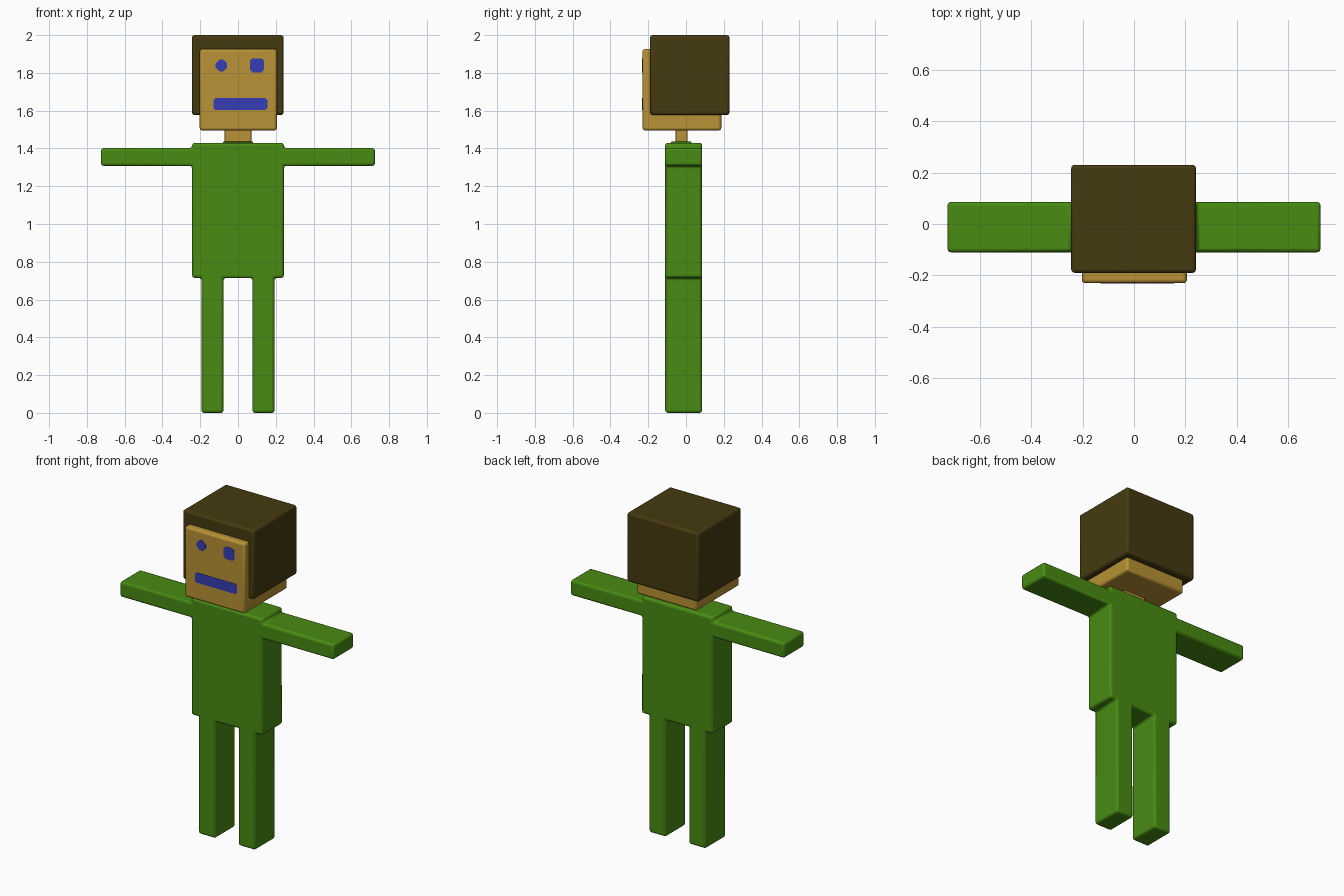
import bpy
import bmesh
import math

cube = bpy.data.objects.get("Cube")
if cube:
    bpy.data.objects.remove(cube, do_unlink=True)


def make_material(name, rgb):
    mat = bpy.data.materials.new(name)
    mat.use_nodes = True
    colour = (*rgb, 1.0)
    mat.diffuse_color = colour
    mat.node_tree.nodes["Principled BSDF"].inputs["Base Color"].default_value = colour
    return mat


green = make_material("green cloth", (0.065, 0.26, 0.006))
skin = make_material("tan skin", (0.48, 0.29, 0.035))
brown = make_material("dark brown hair", (0.06, 0.042, 0.005))
blue = make_material("blue paint", (0.035, 0.047, 0.46))


def extrude_outline(name, outline, y0, y1, mat, bevel=0.0):
    """Extrude an x-z outline from y0 to y1 and round its edges."""
    bm = bmesh.new()
    face = bm.faces.new([bm.verts.new((x, y0, z)) for x, z in outline])
    grown = bmesh.ops.extrude_face_region(bm, geom=[face])["geom"]
    verts = [v for v in grown if isinstance(v, bmesh.types.BMVert)]
    bmesh.ops.translate(bm, verts=verts, vec=(0, y1 - y0, 0))
    bmesh.ops.recalc_face_normals(bm, faces=bm.faces)
    mesh = bpy.data.meshes.new(name)
    bm.to_mesh(mesh)
    bm.free()
    mesh.materials.append(mat)
    obj = bpy.data.objects.new(name, mesh)
    bpy.context.collection.objects.link(obj)
    if bevel:
        mod = obj.modifiers.new("rounded edges", "BEVEL")
        mod.width = bevel
        mod.segments = 3
        bpy.ops.object.select_all(action="DESELECT")
        obj.select_set(True)
        bpy.context.view_layer.objects.active = obj
        bpy.ops.object.shade_smooth_by_angle(angle=math.radians(40))
    return obj


def box(name, x, y, z, mat, bevel=0.0):
    outline = [(x[0], z[0]), (x[1], z[0]), (x[1], z[1]), (x[0], z[1])]
    return extrude_outline(name, outline, y[0], y[1], mat, bevel)


# Torso, arms and legs share one depth, so one mirrored outline makes the body
half = [(0.077, 0.715), (0.077, 0.005), (0.193, 0.005), (0.193, 0.715),
        (0.243, 0.715), (0.243, 1.308), (0.725, 1.308), (0.725, 1.402),
        (0.243, 1.402), (0.243, 1.43)]
half[1], half[2] = (0.077, 0.0), (0.193, 0.0)
body = half + [(-x, z) for x, z in reversed(half)]
extrude_outline("body", body, -0.11, 0.086, green, 0.014)

# Neck with a low collar
box("collar", (-0.08, 0.08), (-0.08, 0.03), (1.42, 1.436), green, 0.005)
box("neck", (-0.071, 0.071), (-0.055, 0.008), (1.42, 1.51), skin, 0.004)

# Head and the block of hair around it
box("head", (-0.203, 0.206), (-0.23, 0.187), (1.495, 1.926), skin, 0.014)
box("hair", (-0.244, 0.241), (-0.19, 0.23), (1.577, 2.0), brown, 0.014)


# Painted face: thin plates on the front of the head
def face_plate(name, x, z, corner):
    cx, cz = sum(x) / 2, sum(z) / 2
    w, h = (x[1] - x[0]) / 2, (z[1] - z[0]) / 2
    quarter = [(w, h - corner), (w - corner, h)]
    outline = []
    for sx, sz in ((1, 1), (-1, 1), (-1, -1), (1, -1)):
        pts = quarter if sx * sz > 0 else quarter[::-1]
        outline += [(cx + sx * px, cz + sz * pz) for px, pz in pts]
    extrude_outline(name, outline, -0.232, -0.227, blue)


face_plate("right_eye", (-0.118, -0.057), (1.808, 1.87), 0.02)
face_plate("left_eye", (0.063, 0.138), (1.802, 1.877), 0.014)
face_plate("mouth", (-0.13, 0.155), (1.604, 1.666), 0.01)
